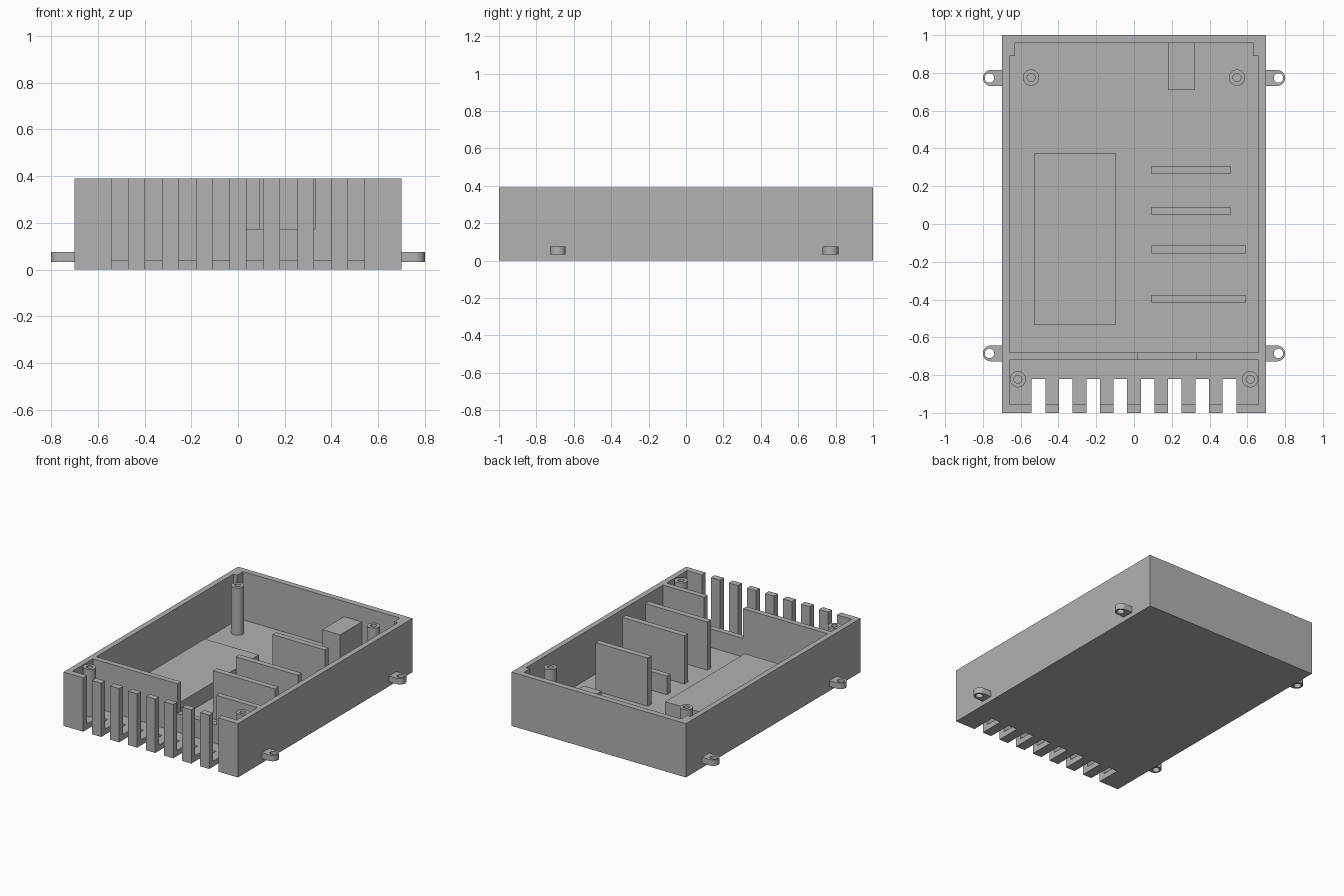
import bpy
import bmesh
import math

cube = bpy.data.objects.get("Cube")
if cube:
    bpy.data.objects.remove(cube, do_unlink=True)

grey = bpy.data.materials.new("plain_grey")
grey.use_nodes = True
COLOUR = (0.445, 0.445, 0.445, 1)
grey.diffuse_color = COLOUR
bsdf = next(n for n in grey.node_tree.nodes if n.type == "BSDF_PRINCIPLED")
bsdf.inputs["Base Color"].default_value = COLOUR
bsdf.inputs["Roughness"].default_value = 0.7

TOP, FLOOR = 0.39, 0.04
HALF_W, IN_W, IN_FRONT, IN_BACK = 0.70, 0.66, -0.955, 0.957


def prism(name, outline, z0, z1):
    """Extrude a counter-clockwise outline from z0 to z1."""
    bm = bmesh.new()
    low = bm.faces.new([bm.verts.new((x, y, z0)) for x, y in outline])
    out = bmesh.ops.extrude_face_region(bm, geom=[low])
    for v in out["geom"]:
        if isinstance(v, bmesh.types.BMVert):
            v.co.z = z1
    bmesh.ops.recalc_face_normals(bm, faces=bm.faces)
    mesh = bpy.data.meshes.new(name)
    bm.to_mesh(mesh)
    bm.free()
    mesh.materials.append(grey)
    ob = bpy.data.objects.new(name, mesh)
    bpy.context.collection.objects.link(ob)
    return ob


def box(name, x0, x1, y0, y1, z0, z1):
    return prism(name, [(x0, y0), (x1, y0), (x1, y1), (x0, y1)], z0, z1)


def arc(cx, cy, r, start, end, steps):
    angles = [start + (end - start) * i / steps for i in range(steps + 1)]
    return [(cx + r * math.cos(a), cy + r * math.sin(a)) for a in angles]


def cylinder(name, cx, cy, r, z0, z1):
    return prism(name, arc(cx, cy, r, 0, math.tau, 32)[:-1], z0, z1)


def cut(ob, cutters):
    """Subtract the cutters, bake the result and drop the cutters."""
    for c in cutters:
        c.hide_render = True
        mod = ob.modifiers.new("cut", "BOOLEAN")
        mod.operation, mod.solver, mod.object = "DIFFERENCE", "EXACT", c
    deps = bpy.context.evaluated_depsgraph_get()
    mesh = bpy.data.meshes.new_from_object(ob.evaluated_get(deps))
    ob.modifiers.clear()
    ob.data = mesh
    for c in cutters:
        bpy.data.objects.remove(c, do_unlink=True)


def smooth(ob):
    bpy.ops.object.select_all(action="DESELECT")
    ob.select_set(True)
    bpy.context.view_layer.objects.active = ob
    bpy.ops.object.shade_smooth_by_angle(angle=math.radians(30))


# Open tray with a row of vent slots through the front wall and floor
tray = box("tray", -HALF_W, HALF_W, -1, 1, 0, TOP)
cutters = [box("cavity", -IN_W, IN_W, IN_FRONT, IN_BACK, FLOOR, 0.6)]
for i in range(8):
    x = (i - 3.5) * 0.1445
    cutters.append(box("slot", x - 0.036, x + 0.036, -1.1, -0.82, -0.1, 0.6))
cut(tray, cutters)

# Cross partition with a low bridge in its gap
box("partition_right", -IN_W, 0.02, -0.72, -0.68, FLOOR, TOP)
box("partition_bridge", 0.02, 0.33, -0.72, -0.68, FLOOR, 0.175)
box("partition_left", 0.33, IN_W, -0.72, -0.68, FLOOR, TOP)

# Dividing ribs: centre y, far end x, top z
for n, (y, end, z) in enumerate([(0.287, 0.51, TOP), (0.068, 0.51, 0.175),
                                 (-0.135, 0.59, TOP), (-0.397, 0.59, TOP)]):
    box(f"rib_{n + 1}", 0.092, end, y - 0.021, y + 0.021, FLOOR, z)

# Raised platform and block against the back wall
box("platform", -0.53, -0.097, -0.535, 0.377, FLOOR, 0.15)
box("back_block", 0.18, 0.323, 0.71, IN_BACK, FLOOR, 0.28)

for side, s in (("left", 1), ("right", -1)):
    # Small fillers in the back corners
    xs = sorted((s * 0.63, s * IN_W))
    box(f"corner_{side}", *xs, 0.89, IN_BACK, FLOOR, TOP)

    for end, post_x, post_y, tab_y in (("back", 0.545, 0.775, 0.773),
                                       ("front", 0.615, -0.822, -0.685)):
        # Hollow screw post
        post = cylinder(f"post_{end}_{side}", s * post_x, post_y, 0.043, FLOOR, 0.383)
        cut(post, [cylinder("bore", s * post_x, post_y, 0.021, 0.1, 0.6)])
        smooth(post)

        # Rounded mounting tab with a through hole
        turn = 0 if s > 0 else math.pi
        outline = arc(s * 0.758, tab_y, 0.042, turn - math.pi / 2, turn + math.pi / 2, 16)
        outline += [(s * HALF_W, tab_y + s * 0.042), (s * HALF_W, tab_y - s * 0.042)]
        tab = prism(f"tab_{end}_{side}", outline, 0.032, 0.075)
        cut(tab, [cylinder("hole", s * 0.765, tab_y, 0.025, -0.1, 0.2)])
        smooth(tab)
